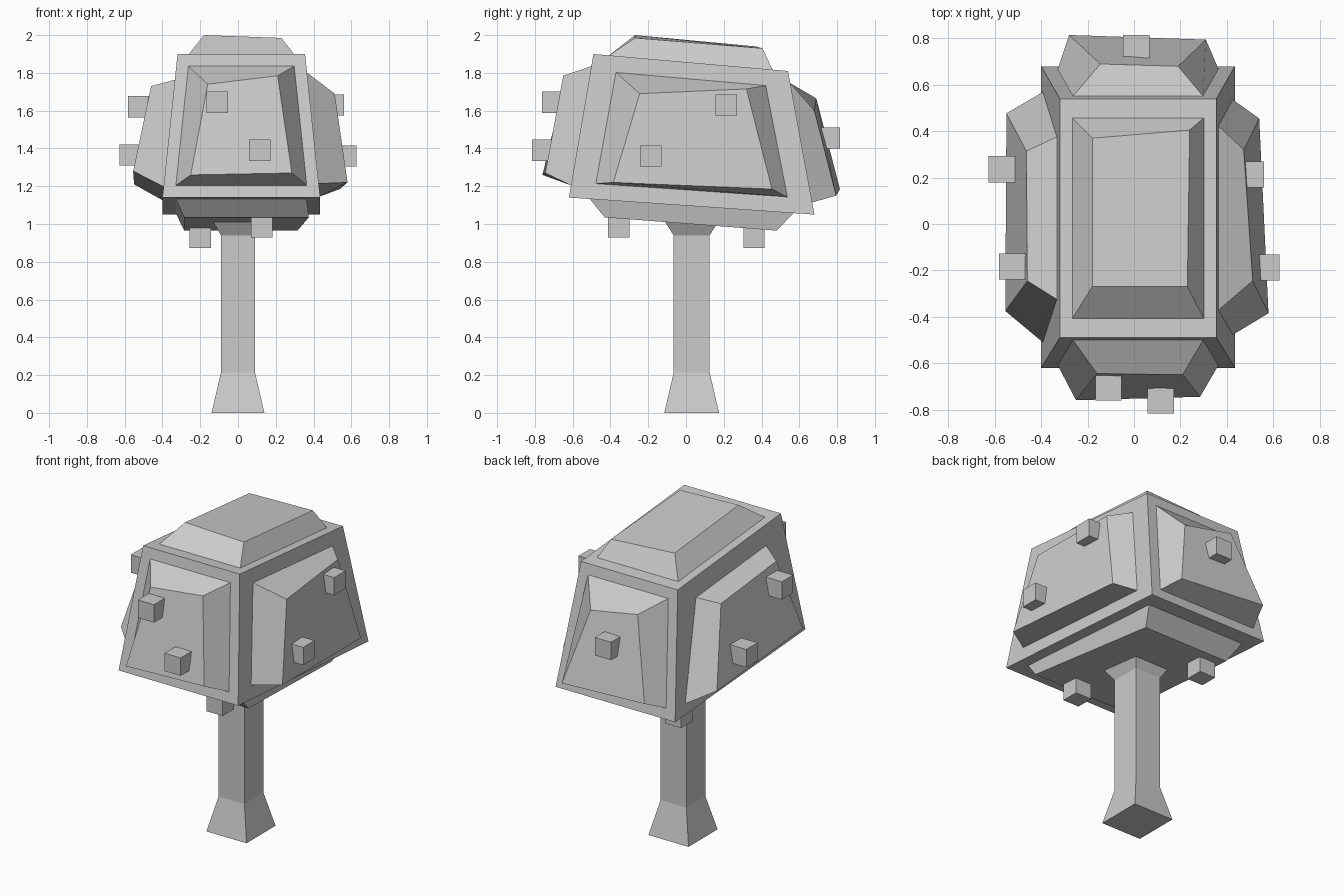
import bpy, bmesh
from mathutils import Vector

if "Cube" in bpy.data.objects:
    bpy.data.objects.remove(bpy.data.objects["Cube"])


def finish(bm, name):
    bmesh.ops.recalc_face_normals(bm, faces=bm.faces[:])
    mesh = bpy.data.meshes.new(name)
    bm.to_mesh(mesh)
    bm.free()
    ob = bpy.data.objects.new(name, mesh)
    bpy.context.collection.objects.link(ob)
    return ob


def bridge(bm, a, b):
    n = len(a)
    for i in range(n):
        j = (i + 1) % n
        bm.faces.new((a[i], a[j], b[j], b[i]))


# Trunk: square rings, flared at foot and crown
bm = bmesh.new()
rings = []
for z, hx, hy in [(0, .14, .145), (.215, .09, .095), (.94, .09, .095), (1.01, .13, .14)]:
    rings.append([bm.verts.new((sx * hx, .03 + sy * hy, z))
                  for sx, sy in ((-1, -1), (1, -1), (1, 1), (-1, 1))])
for a, b in zip(rings, rings[1:]):
    bridge(bm, a, b)
bm.faces.new(rings[0])
bm.faces.new(rings[-1])
finish(bm, "trunk")

# Canopy: tapered, tilted box with a raised sloping panel on every side
bm = bmesh.new()
core = []
for x0, x1, y0, y1, z0, z1 in [(-.40, .435, -.62, .68, 1.14, 1.05),
                               (-.32, .355, -.49, .54, 1.90, 1.81)]:
    core += [bm.verts.new(p) for p in
             ((x0, y0, z0), (x1, y0, z0), (x1, y1, z1), (x0, y1, z1))]

# corner indices, panel base scale (first pair, second pair of corners), outer corners
panels = [
    # front
    ((4, 5, 1, 0), (.83, .83), [(-.16, -.645, 1.74), (.21, -.65, 1.785),
                                (.285, -.745, 1.27), (-.25, -.76, 1.26)]),
    # back
    ((7, 6, 2, 3), (.83, .83), [(-.145, .69, 1.665), (.19, .68, 1.60),
                                (.31, .795, 1.15), (-.28, .815, 1.185)]),
    # right
    ((5, 6, 2, 1), (.77, .78), [(.512, -.245, 1.69), (.473, .32, 1.715),
                                (.54, .455, 1.185), (.58, -.385, 1.22)]),
    # left
    ((4, 7, 3, 0), (.68, .83), [(-.46, -.245, 1.73), (-.464, .314, 1.675),
                                (-.55, .477, 1.21), (-.555, -.375, 1.28)]),
    # top
    ((4, 5, 6, 7), (.84, .84), [(-.18, -.27, 2.0), (.23, -.27, 1.985),
                                (.24, .405, 1.93), (-.18, .37, 1.94)]),
    # bottom
    ((0, 1, 2, 3), (.83, .83), [(-.285, -.43, 1.035), (.375, -.43, 1.035),
                                (.315, .48, .965), (-.285, .48, .965)]),
]
for idx, (s0, s1), outer in panels:
    rim = [core[i] for i in idx]
    mid = sum((v.co for v in rim), Vector()) / 4
    base = [bm.verts.new(mid.lerp(v.co, s)) for v, s in zip(rim, (s0, s0, s1, s1))]
    tip = [bm.verts.new(p) for p in outer]
    bridge(bm, rim, base)
    bridge(bm, base, tip)
    bm.faces.new(tip)
finish(bm, "canopy")

# Small cubes of fruit half sunk into the panels
fruit = {
    "front": [(-.11, -.705, 1.645), (.115, -.76, 1.39)],
    "right": [(.505, .214, 1.63), (.57, -.187, 1.36)],
    "left": [(-.525, -.183, 1.62), (-.57, .236, 1.365)],
    "back": [(.01, .758, 1.455)],
    "bottom": [(.125, -.356, .985), (-.20, .36, .93)],
}
for side, spots in fruit.items():
    for n, p in enumerate(spots, 1):
        bm = bmesh.new()
        bmesh.ops.create_cube(bm, size=.113)
        finish(bm, f"{side}_fruit_{n}").location = p
